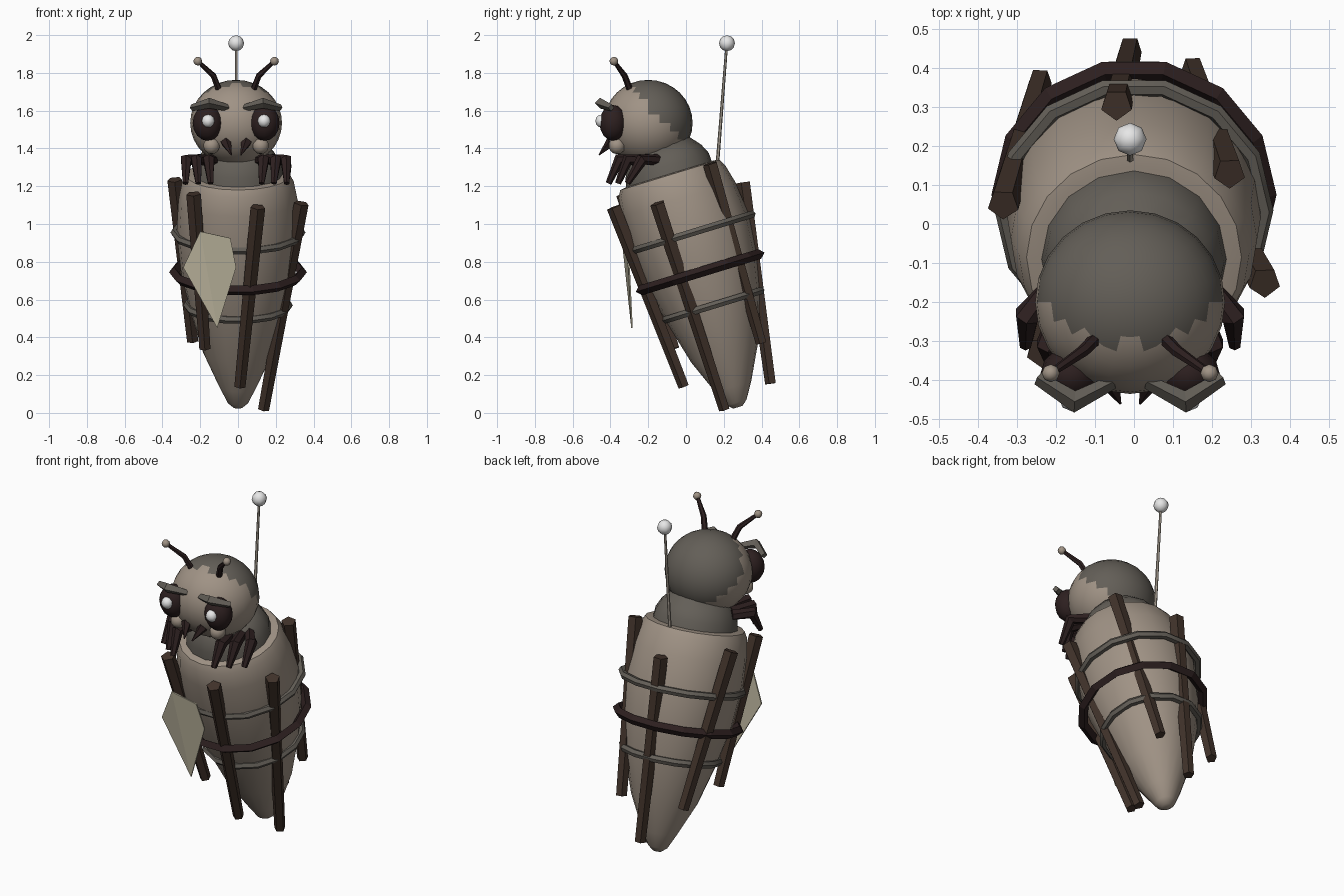
import bpy, bmesh, math
from mathutils import Vector

if "Cube" in bpy.data.objects:
    bpy.data.objects.remove(bpy.data.objects["Cube"])

CX = -0.01                      # symmetry line of the head
TILT = math.radians(17)         # lean of the body


def mat(name, r, g, b):
    m = bpy.data.materials.new(name)
    m.diffuse_color = (r, g, b, 1)
    m.use_nodes = True
    m.node_tree.nodes["Principled BSDF"].inputs["Base Color"].default_value = m.diffuse_color
    return m


TAN = mat("tan silk", 0.35, 0.29, 0.235)
GREY = mat("warm grey", 0.125, 0.113, 0.096)
WOOD = mat("dark wood", 0.052, 0.032, 0.023)
DARK = mat("dark shell", 0.026, 0.014, 0.014)
LEAF = mat("pale leaf", 0.50, 0.46, 0.34)
WHITE = mat("white", 0.8, 0.8, 0.8)
PIN = mat("pin beige", 0.42, 0.37, 0.31)


def finish(bm, name, materials, smooth=None):
    bmesh.ops.recalc_face_normals(bm, faces=bm.faces)
    me = bpy.data.meshes.new(name)
    bm.to_mesh(me)
    bm.free()
    ob = bpy.data.objects.new(name, me)
    bpy.context.collection.objects.link(ob)
    for m in materials:
        me.materials.append(m)
    if smooth:
        bpy.context.view_layer.objects.active = ob
        ob.select_set(True)
        bpy.ops.object.shade_smooth_by_angle(angle=math.radians(smooth))
        ob.select_set(False)
    return ob


def skin_rings(bm, rings, closed=False):
    n = len(rings[0])
    vs = [[bm.verts.new(p) for p in r] for r in rings]
    pairs = list(zip(vs, vs[1:])) + ([(vs[-1], vs[0])] if closed else [])
    for a, b in pairs:
        for i in range(n):
            j = (i + 1) % n
            bm.faces.new((a[i], a[j], b[j], b[i]))
    if not closed:
        bm.faces.new(vs[0])
        bm.faces.new(vs[-1])


def leaning_lathe(name, rows, material, n=20):
    """rows: (centre y, centre z, radius), each ring tilted with the body"""
    rings = []
    for cy, cz, r in rows:
        rings.append([(r * math.cos(a), cy + r * math.sin(a) * math.cos(TILT),
                       cz + r * math.sin(a) * math.sin(TILT))
                      for a in (2 * math.pi * i / n for i in range(n))])
    bm = bmesh.new()
    skin_rings(bm, rings)
    return finish(bm, name, [material], 50)


def tube(name, pts, radii, material, n=6, smooth=None):
    pts = [Vector(p) for p in pts]
    rings = []
    for i, p in enumerate(pts):
        t = (pts[min(i + 1, len(pts) - 1)] - pts[max(i - 1, 0)]).normalized()
        ref = Vector((1, 0, 0)) if abs(t.x) < 0.8 else Vector((0, 0, 1))
        u = t.cross(ref).normalized()
        v = t.cross(u)
        rings.append([p + (u * math.cos(a) + v * math.sin(a)) * radii[i]
                      for a in (2 * math.pi * k / n for k in range(n))])
    bm = bmesh.new()
    skin_rings(bm, rings)
    return finish(bm, name, [material], smooth)


def ball(name, c, r, materials, seg=12, rows=8, rule=None, smooth=60):
    r = r if isinstance(r, tuple) else (r, r, r)
    bm = bmesh.new()
    bmesh.ops.create_uvsphere(bm, u_segments=seg, v_segments=rows, radius=1)
    for v in bm.verts:
        v.co = Vector([c[k] + v.co[k] * r[k] for k in range(3)])
    if rule:
        for f in bm.faces:
            f.material_index = rule(f.calc_center_median() - Vector(c))
    return finish(bm, name, materials, smooth)


def hoop(name, cy, cz, major, minor, material, sides, n=14):
    rings = []
    for i in range(n):
        a = 2 * math.pi * i / n
        ring = []
        for k in range(sides):
            b = 2 * math.pi * k / sides
            q = major + minor * math.cos(b)
            h = minor * math.sin(b)
            y = q * math.sin(a)
            ring.append((q * math.cos(a),
                         cy + y * math.cos(TILT) - h * math.sin(TILT),
                         cz + y * math.sin(TILT) + h * math.cos(TILT)))
        rings.append(ring)
    bm = bmesh.new()
    skin_rings(bm, rings, closed=True)
    return finish(bm, name, [material], 50 if sides > 4 else None)


# silk case body and neck
leaning_lathe("case_body", [
    (0.275, 0.03, 0.025), (0.268, 0.055, 0.055), (0.25, 0.14, 0.10),
    (0.205, 0.32, 0.185), (0.145, 0.55, 0.257), (0.08, 0.76, 0.305),
    (0.02, 0.96, 0.325), (-0.04, 1.13, 0.315), (-0.075, 1.225, 0.295),
    (-0.085, 1.26, 0.275), (-0.087, 1.265, 0.245)], TAN)
leaning_lathe("neck", [(-0.085, 1.24, 0.24), (-0.10, 1.31, 0.23),
                       (-0.115, 1.36, 0.205), (-0.13, 1.42, 0.15)], GREY, 16)

# hoops tying the sticks
hoop("upper_hoop", 0.035, 0.955, 0.335, 0.022, GREY, 6)
hoop("middle_hoop", 0.075, 0.745, 0.338, 0.027, DARK, 4)
hoop("lower_hoop", 0.145, 0.57, 0.268, 0.022, GREY, 6)

# sticks around the case: top point, bottom point
sticks = [((-0.335, 0.05, 1.235), (-0.24, 0.37, 0.38)),
          ((-0.235, -0.33, 1.16), (-0.175, -0.06, 0.34)),
          ((0.105, -0.38, 1.09), (0.01, -0.01, 0.14)),
          ((0.335, -0.15, 1.11), (0.135, 0.205, 0.018)),
          ((0.245, 0.13, 1.32), (0.15, 0.40, 0.37)),
          ((-0.045, 0.305, 1.22), (-0.01, 0.45, 0.155))]
for i, (a, b) in enumerate(sticks):
    tube(f"stick_{i + 1}", [a, b], [0.041, 0.031], WOOD, 5)

# creased leaf on the front
bm = bmesh.new()
top, tip, *edge = [bm.verts.new(p) for p in (
    (-0.20, -0.345, 0.96), (-0.11, -0.29, 0.45), (-0.04, -0.34, 0.925),
    (-0.01, -0.305, 0.77), (-0.29, -0.31, 0.77))]
bm.faces.new((top, tip, edge[1], edge[0]))
bm.faces.new((top, edge[2], tip))
leaf = finish(bm, "leaf", [LEAF])
leaf.modifiers.new("thickness", "SOLIDIFY").thickness = 0.008

# head with a grey cap on its upper back
cap_dir = Vector((0, 0.73, 0.68))
ball("head", (CX, -0.2, 1.535), (0.243, 0.235, 0.228), [TAN, GREY], 24, 16,
     rule=lambda d: 1 if d.dot(cap_dir) > 0.062 else 0)

for s, side in ((-1, "left"), (1, "right")):
    def P(x, y, z):
        return (CX + s * x, y, z)

    # face
    ball(f"{side}_eye", P(0.15, -0.385, 1.535), (0.08, 0.073, 0.095), [DARK])
    ball(f"{side}_eye_glint", P(0.148, -0.445, 1.545), 0.035, [WHITE], 8, 6)
    ball(f"{side}_cheek", P(0.13, -0.365, 1.415), 0.045, [TAN], 10, 7)
    tube(f"{side}_brow", [P(0.235, -0.395, 1.615), P(0.142, -0.455, 1.64),
                          P(0.045, -0.405, 1.615)], [0.018, 0.028, 0.018], GREY, 4)
    tube(f"{side}_mandible", [P(0.055, -0.395, 1.435), P(0.025, -0.46, 1.365)],
         [0.03, 0.003], DARK, 5)

    # feeler with a bead
    tube(f"{side}_feeler", [P(0.08, -0.285, 1.68), P(0.12, -0.325, 1.785),
                            P(0.20, -0.38, 1.86)], [0.018, 0.016, 0.01], DARK, 6, 50)
    ball(f"{side}_feeler_bead", P(0.203, -0.382, 1.862), 0.023, [TAN], 8, 6)

    # three bent legs
    legs = [[(0.19, -0.15, 1.34), (0.265, -0.235, 1.34), (0.268, -0.31, 1.215)],
            [(0.16, -0.18, 1.34), (0.21, -0.31, 1.34), (0.20, -0.36, 1.215)],
            [(0.11, -0.20, 1.34), (0.145, -0.355, 1.34), (0.135, -0.41, 1.215)]]
    for i, leg in enumerate(legs):
        tube(f"{side}_leg_{i + 1}", [P(*p) for p in leg],
             [0.03, 0.033, 0.016], DARK, 6)

# pin rising from the back of the case
tube("pin_stem", [(CX, 0.16, 1.24), (CX, 0.215, 1.94)], [0.01, 0.007], PIN, 6)
ball("pin_head", (CX, 0.217, 1.957), 0.042, [WHITE], 8, 6)
